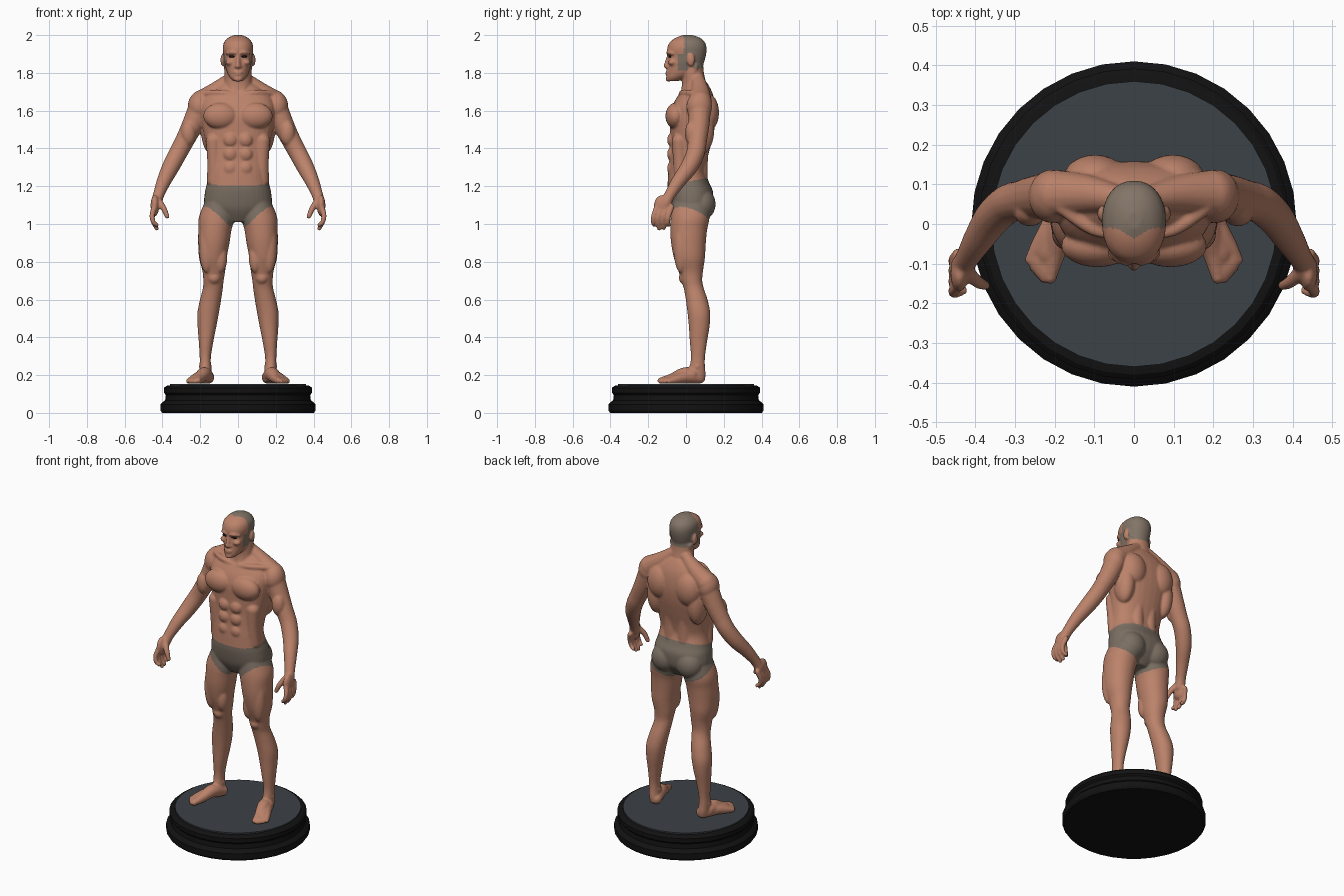
import bpy, bmesh, math
from mathutils import Vector, Matrix, Quaternion


def material(name, rgb):
    m = bpy.data.materials.new(name)
    m.diffuse_color = (*rgb, 1)
    return m


SKIN = material("skin", (0.50, 0.225, 0.145))
CLOTH = material("grey brown cloth", (0.20, 0.16, 0.125))
HAIR = material("short grey hair", (0.225, 0.175, 0.135))
DARK = material("dark eye", (0.015, 0.010, 0.009))
BLACK = material("black plinth", (0.006, 0.006, 0.006))
SLATE = material("slate top", (0.046, 0.054, 0.063))


def smooth_path(pts, n=5):
    """Catmull-Rom interpolation of number tuples."""
    out = []
    for i in range(len(pts) - 1):
        a, b = pts[max(i - 1, 0)], pts[i]
        c, d = pts[i + 1], pts[min(i + 2, len(pts) - 1)]
        for k in range(n):
            t = k / n
            out.append([0.5 * (2 * q + (r - p) * t + (2 * p - 5 * q + 4 * r - s) * t * t
                               + (3 * q - p - 3 * r + s) * t ** 3)
                        for p, q, r, s in zip(a, b, c, d)])
    return out + [list(pts[-1])]


def skin_rings(rings):
    """Bridge rings of points and cap both ends."""
    rows = [[bm.verts.new(p) for p in r] for r in rings]
    n = len(rows[0])
    for a, b in zip(rows, rows[1:]):
        for i in range(n):
            j = (i + 1) % n
            bm.faces.new((a[i], a[j], b[j], b[i]))
    bm.faces.new(rows[0])
    bm.faces.new(rows[-1])


def loft(sections, s=1, power=2.3, n=32):
    """Horizontal sections: z, centre x, half width, front y, back y."""
    rings = []
    for z, cx, hw, yf, yb in smooth_path(sections):
        ring = []
        for i in range(n):
            a = 2 * math.pi * i / n
            c, d = math.cos(a), math.sin(a)
            x = math.copysign(abs(c) ** (2 / power), c) * hw
            y = math.copysign(abs(d) ** (2 / power), d) * (yb - yf) / 2
            ring.append((s * cx + x, (yf + yb) / 2 + y, z))
        rings.append(ring)
    skin_rings(rings)


def ball(c, r, s=1):
    m = Matrix.Translation((s * c[0], c[1], c[2])) @ Matrix.Diagonal((*r, 1))
    bmesh.ops.create_uvsphere(bm, u_segments=24, v_segments=14, radius=1, matrix=m)


def tube(pts, s=1, n=16):
    """Round limb through x, y, z, radius points with ball ends."""
    path = smooth_path(pts)
    ps = [Vector((s * p[0], p[1], p[2])) for p in path]
    q, last, rings = Quaternion(), Vector((0, 0, 1)), []
    for i, p in enumerate(ps):
        t = (ps[min(i + 1, len(ps) - 1)] - ps[max(i - 1, 0)]).normalized()
        q = last.rotation_difference(t) @ q
        last, r = t, path[i][3]
        rings.append([p + q @ Vector((r * math.cos(2 * math.pi * k / n),
                                      r * math.sin(2 * math.pi * k / n), 0)) for k in range(n)])
    skin_rings(rings)
    for p in (pts[0], pts[-1]):
        ball(p[:3], (p[3],) * 3, s)


bm = bmesh.new()

# torso
loft([(1.01, 0, .06, -.04, .08), (1.06, 0, .14, -.07, .12), (1.10, 0, .178, -.085, .14),
      (1.17, 0, .175, -.097, .143), (1.22, 0, .163, -.097, .122), (1.28, 0, .155, -.094, .104),
      (1.34, 0, .158, -.088, .112), (1.42, 0, .170, -.084, .132), (1.50, 0, .186, -.085, .15),
      (1.57, 0, .195, -.085, .158), (1.63, 0, .195, -.070, .155), (1.68, 0, .17, -.042, .145),
      (1.72, 0, .12, -.012, .128), (1.75, 0, .07, 0, .11)])
# neck
loft([(1.66, 0, .085, -.03, .125), (1.74, 0, .074, -.022, .108), (1.80, 0, .071, -.022, .095),
      (1.86, 0, .066, -.03, .09)], power=2)
# head
loft([(1.757, 0, .026, -.096, -.04), (1.775, 0, .043, -.104, 0), (1.80, 0, .057, -.102, .06),
      (1.83, 0, .066, -.098, .085), (1.86, 0, .073, -.096, .097), (1.89, 0, .077, -.092, .105),
      (1.915, 0, .080, -.100, .109), (1.94, 0, .080, -.097, .108), (1.965, 0, .072, -.083, .098),
      (1.987, 0, .050, -.052, .072), (2.001, 0, .018, -.012, .03)], power=2.2)
# nose, lips and chin
tube([(0, -.092, 1.893, .009), (0, -.102, 1.855, .011), (0, -.106, 1.836, .013)])
ball((0, -.098, 1.804), (.026, .012, .007))
ball((0, -.098, 1.793), (.022, .012, .006))
ball((0, -.094, 1.767), (.024, .014, .014))

for s in (1, -1):
    # brow, cheek, nostril and ear
    tube([(.012, -.096, 1.905, .009), (.035, -.092, 1.908, .010), (.058, -.072, 1.902, .008)], s)
    ball((.043, -.073, 1.855), (.024, .022, .016), s)
    ball((.012, -.098, 1.833), (.009, .010, .008), s)
    ball((.080, .026, 1.868), (.013, .021, .034), s)
    # trapezius, collar bone, neck cord
    tube([(.045, .065, 1.765, .034), (.12, .075, 1.70, .050), (.195, .075, 1.645, .062)], s)
    tube([(.02, -.025, 1.685, .014), (.10, -.015, 1.695, .016), (.18, .04, 1.69, .018)], s)
    tube([(.015, -.02, 1.69, .013), (.045, .015, 1.76, .017), (.06, .05, 1.83, .016)], s)
    # chest, abdomen, side and back muscles
    ball((.092, -.055, 1.572), (.092, .054, .070), s)
    for z in (1.445, 1.37, 1.295):
        ball((.040, -.074, z), (.038, .026, .038), s)
    tube([(.13, -.035, 1.44, .04), (.125, -.03, 1.33, .038), (.125, -.02, 1.23, .04)], s)
    ball((.140, .08, 1.50), (.056, .070, .13), s)
    ball((.098, .115, 1.59), (.080, .060, .10), s)
    tube([(.045, .085, 1.50, .05), (.045, .075, 1.35, .042), (.045, .07, 1.24, .045)], s)
    ball((.085, .083, 1.105), (.083, .074, .085), s)
    # shoulder and arm
    ball((.206, .070, 1.622), (.060, .068, .078), s)
    tube([(.200, .072, 1.62, .062), (.243, .068, 1.52, .056), (.283, .060, 1.44, .051),
          (.318, .050, 1.375, .049), (.357, .015, 1.30, .046), (.393, -.04, 1.225, .038),
          (.420, -.085, 1.155, .030), (.433, -.108, 1.11, .030)], s)
    ball((.262, .030, 1.48), (.040, .036, .065), s)
    # hand, fingers and thumb
    ball((.440, -.125, 1.098), (.023, .045, .056), s)
    for k, tip in enumerate((.995, .975, .978, .995)):
        y = -.162 + k * .026
        tube([(.443, y + .008, 1.09, .015), (.455, y - .008, 1.045, .014),
              (.448, y - .012, 1.01, .0125), (.430, y - .006, tip, .011)], s)
    tube([(.428, -.115, 1.13, .020), (.395, -.145, 1.085, .016), (.375, -.155, 1.04, .0125)], s)
    # leg
    loft([(1.13, .100, .070, -.065, .12), (1.04, .112, .094, -.080, .125),
          (.97, .122, .088, -.083, .112), (.90, .128, .083, -.079, .105),
          (.82, .133, .073, -.064, .100), (.75, .128, .060, -.040, .090),
          (.70, .130, .054, -.025, .086), (.66, .133, .053, -.012, .094),
          (.60, .145, .056, -.001, .114), (.53, .158, .057, .008, .128),
          (.46, .164, .050, .015, .125), (.38, .169, .039, .020, .112),
          (.30, .173, .030, .026, .101), (.25, .173, .030, .020, .100),
          (.20, .170, .032, .005, .104), (.165, .167, .030, .005, .098)], s, 2.1)
    # thigh muscles, kneecap and ankle bones
    ball((.093, -.022, .82), (.036, .036, .08), s)
    ball((.165, -.025, .88), (.042, .042, .14), s)
    ball((.127, -.008, .715), (.034, .030, .034), s)
    ball((.173, .06, .245), (.036, .018, .018), s)
    # foot and toes
    tube([(.158, .068, .188, .033), (.180, 0, .205, .038), (.200, -.075, .182, .027),
          (.211, -.135, .171, .0165)], s)
    tube([(.166, .070, .187, .032), (.203, -.005, .188, .032), (.238, -.055, .177, .023),
          (.262, -.09, .168, .0135)], s)
    tube([(.185, .03, .20, .035), (.218, -.065, .182, .026), (.228, -.09, .175, .018)], s)
    for k in range(3):
        x, y = .228 + .012 * k, -.138 + .014 * k
        tube([(x - .012, y + .06, .178, .015), (x - .002, y + .02, .175, .0125),
              (x, y, .166, .0115)], s)

# fuse all anatomy into one smooth skin
bmesh.ops.recalc_face_normals(bm, faces=bm.faces)
me = bpy.data.meshes.new("body_parts")
bm.to_mesh(me)
bm.free()
body = bpy.data.objects.new("standing_figure", me)
bpy.context.collection.objects.link(body)
rm = body.modifiers.new("fuse", 'REMESH')
rm.mode, rm.voxel_size = 'VOXEL', .0058
sm = body.modifiers.new("soften", 'SMOOTH')
sm.factor, sm.iterations = .5, 5
dg = bpy.context.evaluated_depsgraph_get()
fused = bpy.data.meshes.new_from_object(body.evaluated_get(dg))
body.modifiers.clear()
body.data = fused
bpy.data.meshes.remove(me)
fused.materials.clear()
for m in (SKIN, CLOTH, HAIR):
    fused.materials.append(m)


def region(c):
    """0 skin, 1 briefs, 2 hair."""
    x, y, z = abs(c.x), c.y, c.z
    if .95 < z < 1.3 and x < .24:
        slope = min(.95, max(.38, .7 - 3 * y))
        return int(.99 + max(0, x - .045) * slope < z < 1.222 + .2 * y)
    if z > 1.80:
        ear = x > .079 and z < 1.906 and -.005 < y < .052
        line = -.036 + min(x, .045) * .55 if z > 1.93 else -.012
        crown = y > line and z > (1.825 if y > .04 else 1.86)
        sideburn = x > .05 and -.045 < y < .012 and 1.815 < z < 1.90
        return 2 if (crown or sideburn) and not ear else 0
    return 0


for p in fused.polygons:
    p.use_smooth = True
    p.material_index = region(p.center)

# eyes
for s, side in ((1, "left"), (-1, "right")):
    bm = bmesh.new()
    ball((.032, -.085, 1.887), (.017, .009, .0065), s)
    em = bpy.data.meshes.new("eye")
    bm.to_mesh(em)
    bm.free()
    em.materials.append(DARK)
    bpy.context.collection.objects.link(bpy.data.objects.new(side + "_eye", em))


def lathe(name, profile, mat, n=32):
    global bm
    bm = bmesh.new()
    skin_rings([[(r * math.cos(2 * math.pi * i / n), r * math.sin(2 * math.pi * i / n), z)
                 for i in range(n)] for r, z in profile])
    bmesh.ops.recalc_face_normals(bm, faces=bm.faces)
    lm = bpy.data.meshes.new(name)
    bm.to_mesh(lm)
    bm.free()
    lm.materials.append(mat)
    ob = bpy.data.objects.new(name, lm)
    bpy.context.collection.objects.link(ob)
    bpy.ops.object.select_all(action='DESELECT')
    ob.select_set(True)
    bpy.context.view_layer.objects.active = ob
    bpy.ops.object.shade_smooth_by_angle(angle=math.radians(30))


# round moulded plinth and its inset top
lathe("plinth", [(.402, 0), (.410, .012), (.410, .045), (.398, .058), (.386, .066), (.382, .095),
                 (.392, .106), (.392, .132), (.380, .143), (.362, .146)], BLACK)
lathe("plinth_top", [(.360, .140), (.360, .154)], SLATE)
